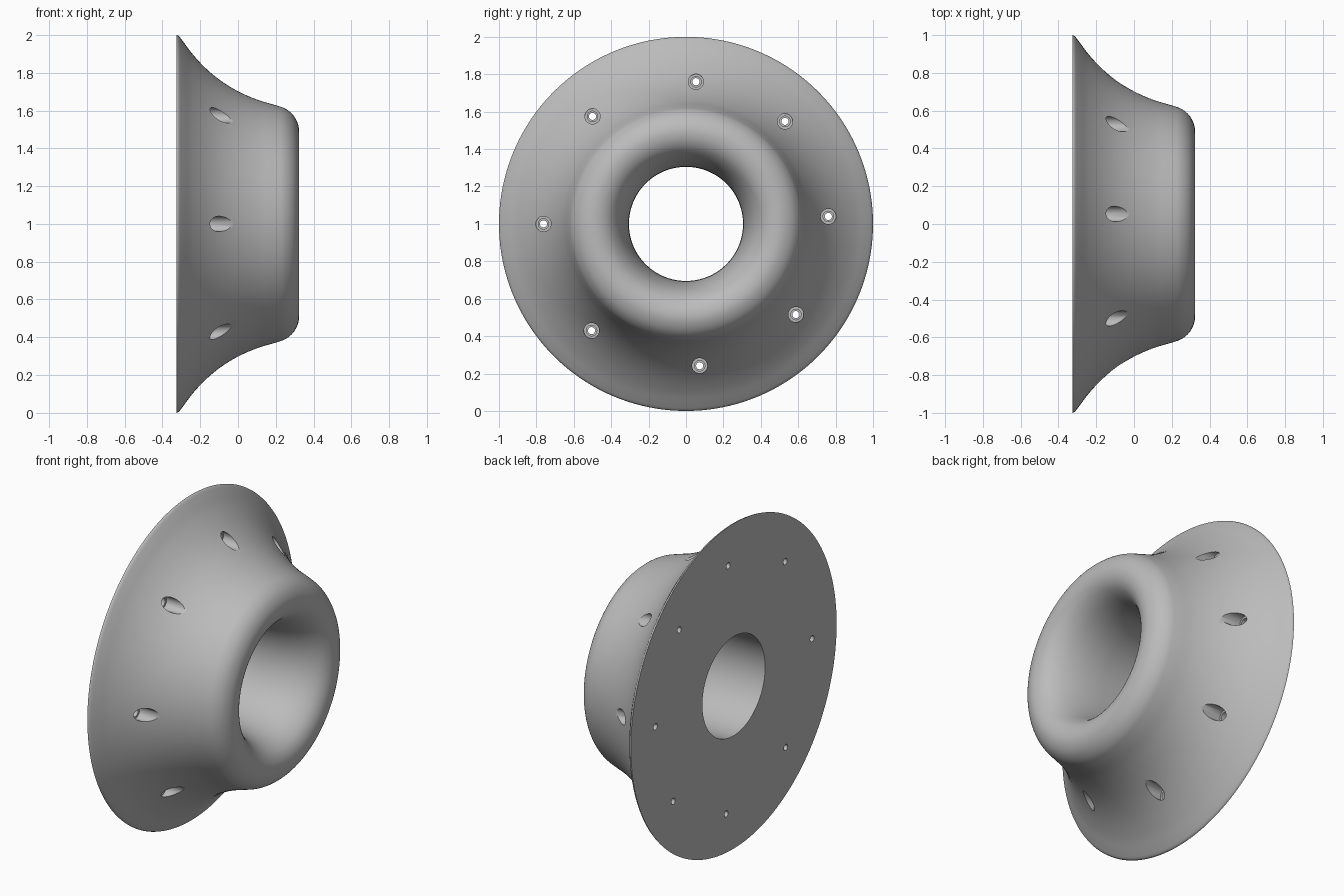
import bpy, bmesh, math
from mathutils import Vector, Matrix

cube = bpy.data.objects.get("Cube")
if cube:
    bpy.data.objects.remove(cube)

grey = bpy.data.materials.new("plain grey")
grey.use_nodes = True
grey.diffuse_color = (0.5, 0.5, 0.5, 1)
grey.node_tree.nodes["Principled BSDF"].inputs["Base Color"].default_value = (0.5, 0.5, 0.5, 1)

AXIS = Vector((0, 0, 1))  # the centre of the ring, whose axis runs along x


def smooth_curve(pts, steps=5):
    """Catmull-Rom curve through (x, radius) points."""
    p = [Vector(q) for q in pts]
    p = [2 * p[0] - p[1]] + p + [2 * p[-1] - p[-2]]
    out = []
    for a, b, c, d in zip(p, p[1:], p[2:], p[3:]):
        for i in range(steps):
            t = i / steps
            out.append(0.5 * (2 * b + (c - a) * t + (2 * a - 5 * b + 4 * c - d) * t * t
                              + (3 * b - a - 3 * c + d) * t ** 3))
    return out + [p[-2]]


def revolve(name, profile, centre, segments, closed):
    """Spin an (x, radius) profile about an axis parallel to x."""
    bm = bmesh.new()
    rings = []
    for s in range(segments):
        a = 2 * math.pi * s / segments
        rings.append([bm.verts.new(centre + Vector((x, r * math.cos(a), r * math.sin(a))))
                      for x, r in profile])
    n = len(profile)
    for s in range(segments):
        a, b = rings[s], rings[(s + 1) % segments]
        for i in range(n if closed else n - 1):
            j = (i + 1) % n
            bm.faces.new((a[i], a[j], b[j], b[i]))
    if not closed:
        for i in (0, n - 1):
            bm.faces.new([ring[i] for ring in rings])
    bmesh.ops.recalc_face_normals(bm, faces=bm.faces)
    mesh = bpy.data.meshes.new(name)
    bm.to_mesh(mesh)
    bm.free()
    mesh.materials.append(grey)
    obj = bpy.data.objects.new(name, mesh)
    bpy.context.collection.objects.link(obj)
    return obj


# Flared flange running into a rounded lip and a trumpet-shaped bore
outer = [(-0.325, 1.0), (-0.312, 0.993), (-0.29, 0.965), (-0.24, 0.898), (-0.17, 0.823),
         (-0.09, 0.757), (0, 0.702), (0.1, 0.658), (0.2, 0.628), (0.25, 0.61),
         (0.29, 0.578), (0.315, 0.535), (0.323, 0.49), (0.312, 0.44), (0.28, 0.395),
         (0.22, 0.355), (0.13, 0.325), (0.02, 0.309), (-0.1, 0.305)]
profile = smooth_curve(outer) + [Vector((-0.325, 0.305))]
flange = revolve("flange_body", profile, AXIS, 160, True)

# Stepped bolt holes: wide pocket, narrower step, through hole
hole = [(-0.4, 0.019), (-0.2, 0.019), (-0.2, 0.028), (-0.165, 0.028),
        (-0.165, 0.041), (0.1, 0.041)]
cutters = []
for angle in (86, 46, 3, -39.5, -84.5, -131.5, 180, 131):
    a = math.radians(angle)
    centre = AXIS + 0.762 * Vector((0, math.cos(a), math.sin(a)))
    cutter = revolve("bolt_hole_cutter", hole, centre, 32, False)
    cutter.hide_render = True
    cutters.append(cutter)
    mod = flange.modifiers.new("bolt hole", 'BOOLEAN')
    mod.operation = 'DIFFERENCE'
    mod.solver = 'EXACT'
    mod.object = cutter

# Bake the holes, then drop the cutters
bpy.context.view_layer.update()
cut = bpy.data.meshes.new_from_object(flange.evaluated_get(bpy.context.evaluated_depsgraph_get()))
flange.modifiers.clear()
flange.data = cut
for cutter in cutters:
    bpy.data.objects.remove(cutter)

bpy.ops.object.select_all(action='DESELECT')
flange.select_set(True)
bpy.context.view_layer.objects.active = flange
bpy.ops.object.shade_smooth_by_angle(angle=math.radians(35))
